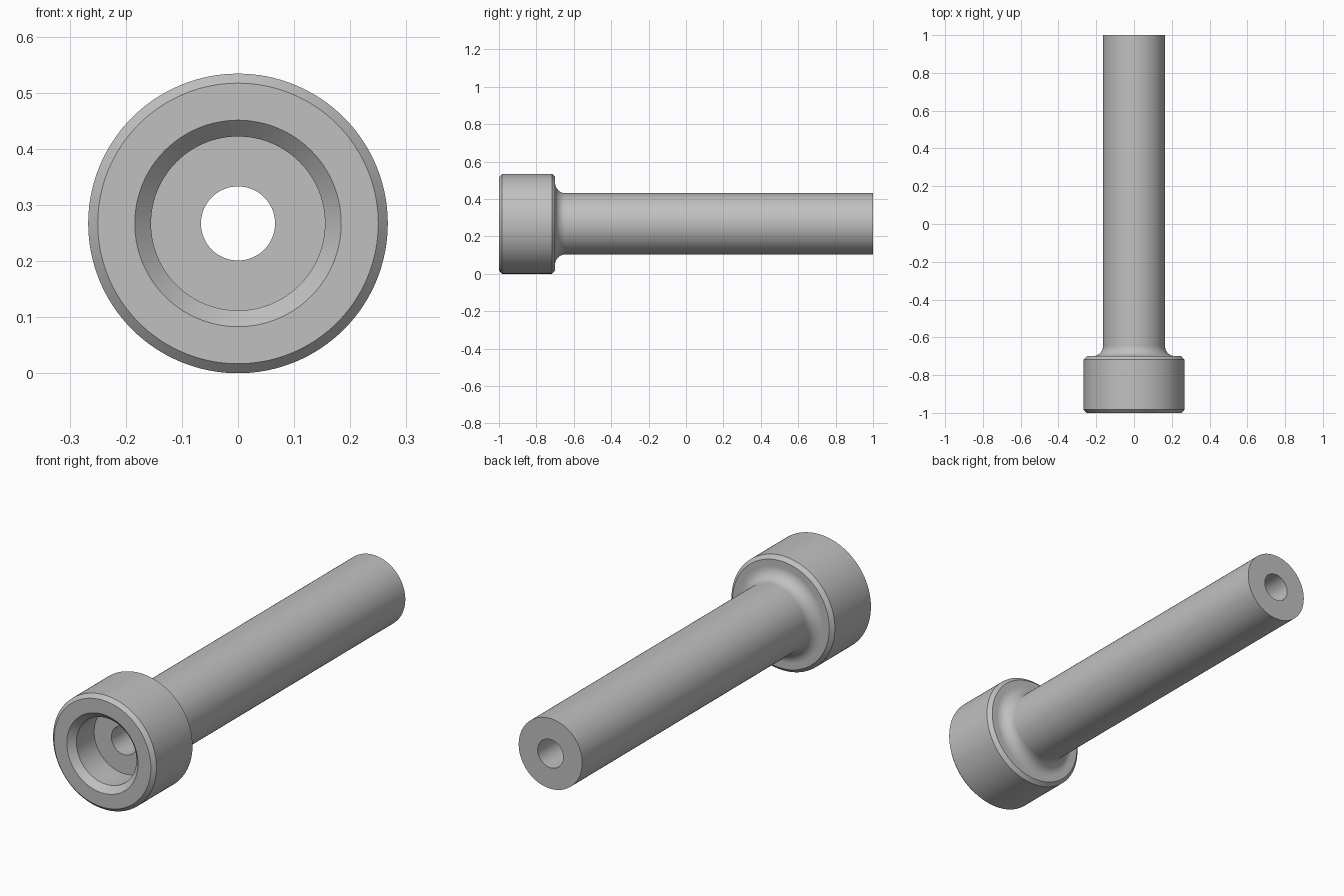
import bpy
import bmesh
import math
from mathutils import Matrix, Vector

default_cube = bpy.data.objects.get("Cube")
if default_cube:
    bpy.data.objects.remove(default_cube, do_unlink=True)

SEGMENTS = 128
HEAD_R, SHAFT_R, BORE_R = 0.267, 0.164, 0.066
SOCKET_R, SOCKET_DEPTH, SOCKET_BEVEL = 0.155, 0.16, 0.029
FRONT, HEAD_BACK, END = -1.0, -0.70, 1.0
BEVEL, FILLET, SUPPORT = 0.017, 0.055, 0.004

# Single bare-metal colour
steel = bpy.data.materials.new("grey_steel")
steel.use_nodes = True
steel.diffuse_color = (0.53, 0.53, 0.53, 1)
steel.node_tree.nodes["Principled BSDF"].inputs["Base Color"].default_value = steel.diffuse_color


def fillet(radius, y, size, steps=12):
    """Quarter arc blending a flat face at y into a cylinder of given radius."""
    for i in range(steps + 1):
        a = math.pi / 2 * i / steps
        yield (radius + size * (1 - math.sin(a)), y + size * (1 - math.cos(a)))


def lathe(name, profile, material):
    """Revolve a closed (radius, y) profile around the y axis."""
    bm = bmesh.new()
    verts = [bm.verts.new((r, y, 0)) for r, y in profile]
    edges = [bm.edges.new((v, verts[(i + 1) % len(verts)])) for i, v in enumerate(verts)]
    bmesh.ops.spin(bm, geom=verts + edges, cent=(0, 0, 0), axis=(0, 1, 0),
                   angle=math.tau, steps=SEGMENTS, use_merge=True)
    bmesh.ops.remove_doubles(bm, verts=bm.verts, dist=1e-5)
    bmesh.ops.recalc_face_normals(bm, faces=bm.faces)
    bmesh.ops.transform(bm, matrix=Matrix.Translation(Vector((0, 0, HEAD_R))), verts=bm.verts)
    mesh = bpy.data.meshes.new(name)
    bm.to_mesh(mesh)
    bm.free()
    mesh.materials.append(material)
    obj = bpy.data.objects.new(name, mesh)
    bpy.context.collection.objects.link(obj)
    bpy.ops.object.select_all(action="DESELECT")
    obj.select_set(True)
    bpy.context.view_layer.objects.active = obj
    bpy.ops.object.shade_smooth_by_angle(angle=math.radians(30))
    return obj


# Socket and through bore, from the end of the bore out to the front rim
inside = [
    (BORE_R, END),
    (BORE_R, FRONT + SOCKET_DEPTH),
    (SOCKET_R, FRONT + SOCKET_DEPTH),
    (SOCKET_R, FRONT + SOCKET_BEVEL),
    (SOCKET_R + SOCKET_BEVEL, FRONT),
]
# Bevelled head
head = [
    (HEAD_R - BEVEL, FRONT),
    (HEAD_R, FRONT + BEVEL),
    (HEAD_R, HEAD_BACK - BEVEL),
    (HEAD_R - BEVEL, HEAD_BACK),
]
# Filleted neck and straight shaft, with narrow rings that keep the shading clean
neck = [(SHAFT_R + FILLET + SUPPORT, HEAD_BACK), *fillet(SHAFT_R, HEAD_BACK, FILLET)]
shaft = [(SHAFT_R, HEAD_BACK + FILLET + SUPPORT), (SHAFT_R, END)]

lathe("hollow_flanged_pin", inside + head + neck + shaft, steel)
